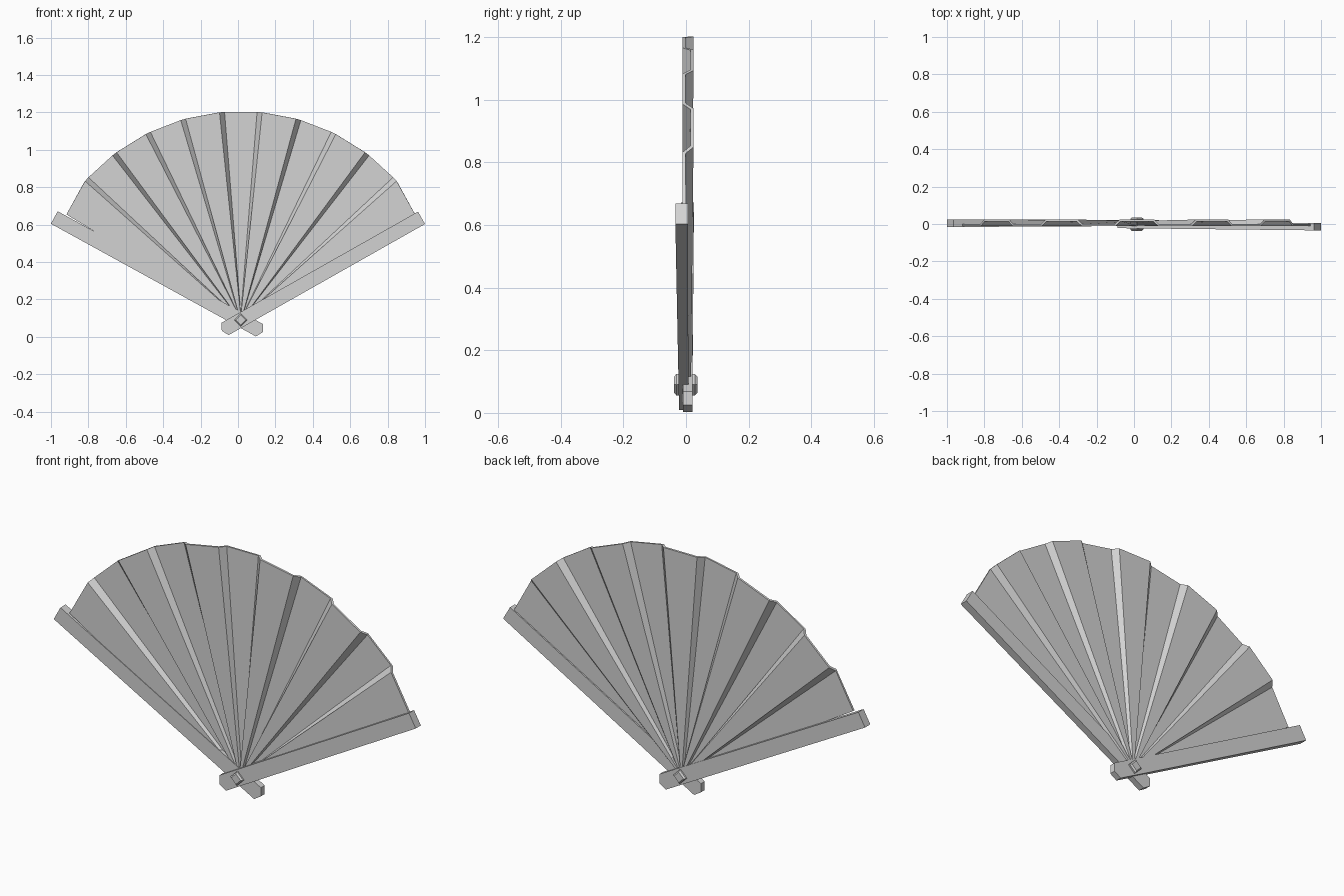
import bpy, bmesh
from math import sin, cos, radians
from mathutils import Vector

old = bpy.data.objects.get("Cube")
if old:
    bpy.data.objects.remove(old, do_unlink=True)

GREY = (0.65, 0.65, 0.65, 1)
mat = bpy.data.materials.new("plain_grey")
mat.use_nodes = True
mat.diffuse_color = GREY
mat.node_tree.nodes["Principled BSDF"].inputs["Base Color"].default_value = GREY

PIVOT = Vector((0.015, 0, 0.09))


def add_object(name, bm):
    bmesh.ops.recalc_face_normals(bm, faces=bm.faces)
    mesh = bpy.data.meshes.new(name)
    bm.to_mesh(mesh)
    bm.free()
    mesh.materials.append(mat)
    obj = bpy.data.objects.new(name, mesh)
    bpy.context.scene.collection.objects.link(obj)
    return obj


def loft(name, rings):
    """Closed solid through rings of points, capped at both ends."""
    bm = bmesh.new()
    loops = [[bm.verts.new(p) for p in ring] for ring in rings]
    for a, b in zip(loops, loops[1:]):
        for i in range(len(a)):
            j = (i + 1) % len(a)
            bm.faces.new((a[i], a[j], b[j], b[i]))
    bm.faces.new(loops[0])
    bm.faces.new(loops[-1])
    return add_object(name, bm)


# Pleated leaf: flat panels alternate front and back, joined by narrow slanted strips
PANELS, STEP, STRIP = 11, 10.6, 0.7
bm = bmesh.new()
rows = []
for i in range(PANELS):
    mid = (i - (PANELS - 1) / 2) * STEP
    y = 0.019 if i % 2 else -0.006
    for side in (-1, 1):
        outer_edge = (i == 0 and side < 0) or (i == PANELS - 1 and side > 0)
        half = STEP / 2 + (0.5 if outer_edge else -STRIP)
        a = radians(mid + side * half)
        radius = 1.09 if outer_edge else 1.116
        ray = Vector((sin(a), 0, cos(a)))
        inner = PIVOT + ray * 0.04 + Vector((0, y * 0.6, 0))
        rim = PIVOT + ray * radius + Vector((0, y, 0))
        rows.append((bm.verts.new(inner), bm.verts.new(rim)))
for (a, b), (c, d) in zip(rows, rows[1:]):
    bm.faces.new((a, b, d, c))
leaf = add_object("pleated_leaf", bm)
solid = leaf.modifiers.new("thickness", "SOLIDIFY")
solid.thickness = 0.011
solid.offset = 0


# Guard sticks: long bars with a pointed tail, thicker toward the tip
def guard(name, side, angle, tail, tip, tail_y, tip_y):
    along = Vector((side * cos(radians(angle)), 0, sin(radians(angle))))
    across = Vector((-side * sin(radians(angle)), 0, cos(radians(angle))))
    w = 0.038
    outline = [(tail, 0), (tail + 0.021, -w), (tip, -w), (tip, w), (tail + 0.021, w)]

    def ring(k):
        pts = []
        for u, v in outline:
            t = (u - tail) / (tip - tail)
            y = tail_y[k] + (tip_y[k] - tail_y[k]) * t
            pts.append(PIVOT + along * u + across * v + Vector((0, y, 0)))
        return pts
    loft(name, [ring(0), ring(1)])


guard("left_guard", 1, 29.5, -0.117, 1.11, (-0.022, 0.008), (-0.034, 0.006))
guard("right_guard", -1, 28.8, -0.134, 1.138, (-0.01, 0.02), (-0.016, 0.025))

# Pivot pin: square bar with tapered ends, turned on its corner
pin_rings = []
for y, r in ((-0.038, 0.026), (-0.03, 0.035), (0.028, 0.035), (0.036, 0.026)):
    pin_rings.append([PIVOT + Vector((r * cos(radians(q)), y, r * sin(radians(q))))
                      for q in range(0, 360, 90)])
loft("pivot_pin", pin_rings)
